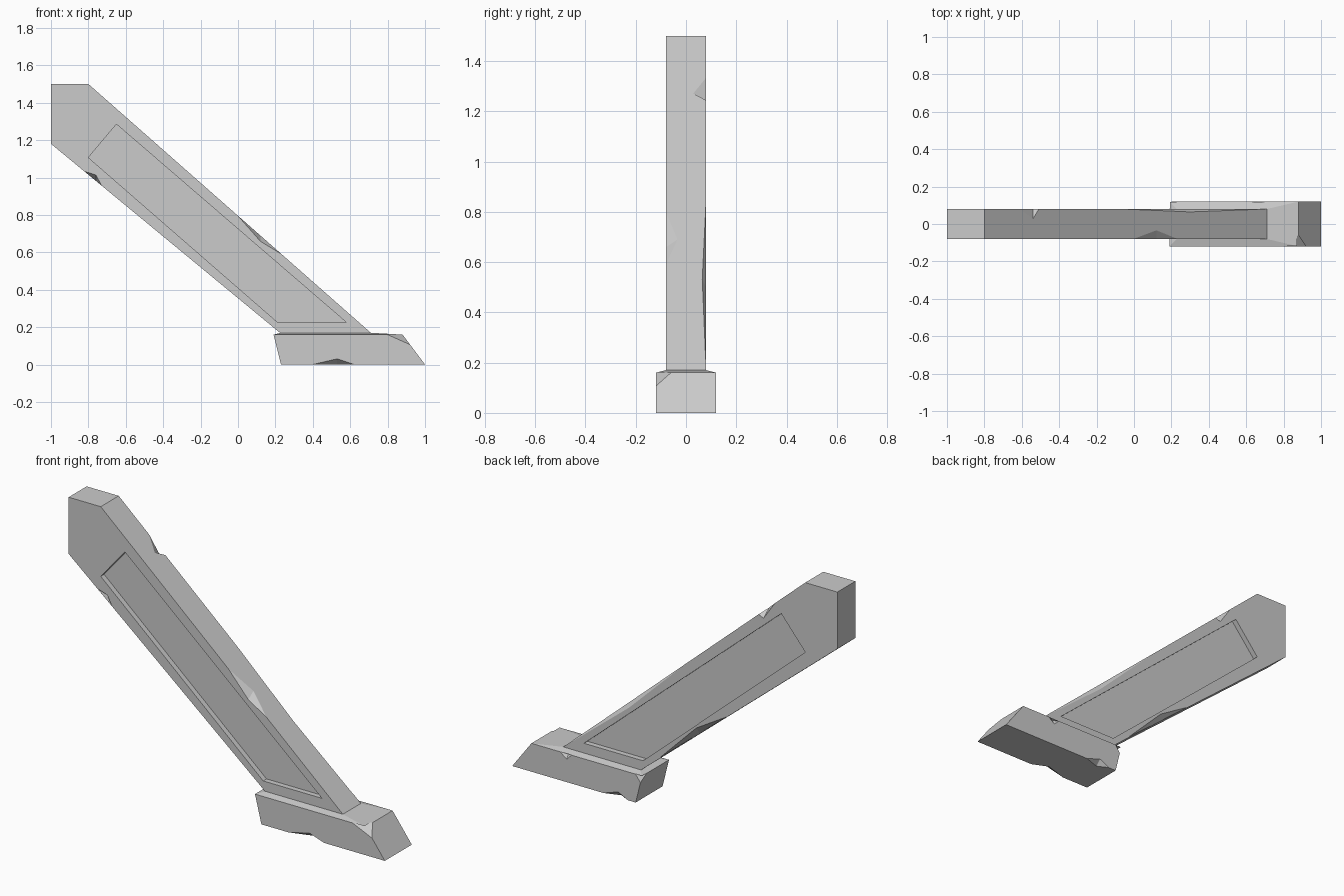
import bpy, bmesh
from mathutils import Vector

cube = bpy.data.objects.get("Cube")
if cube:
    bpy.data.objects.remove(cube)

stone = bpy.data.materials.new("grey stone")
stone.use_nodes = True
GREY = (0.6, 0.6, 0.6, 1)
stone.diffuse_color = GREY
stone.node_tree.nodes["Principled BSDF"].inputs["Base Color"].default_value = GREY


def add_hull(bm, points, scale=1.0):
    """Add the convex solid around the points, grown about their centre."""
    points = [Vector(p) for p in points]
    centre = sum(points, Vector()) / len(points)
    verts = [bm.verts.new(centre + (p - centre) * scale) for p in points]
    result = bmesh.ops.convex_hull(bm, input=verts)
    unused = [v for v in result["geom_interior"] if isinstance(v, bmesh.types.BMVert)]
    bmesh.ops.delete(bm, geom=unused, context="VERTS")


def make_object(name, bm):
    bmesh.ops.dissolve_limit(bm, angle_limit=0.002, verts=bm.verts, edges=bm.edges)
    bmesh.ops.recalc_face_normals(bm, faces=bm.faces)
    mesh = bpy.data.meshes.new(name)
    bm.to_mesh(mesh)
    bm.free()
    mesh.materials.append(stone)
    obj = bpy.data.objects.new(name, mesh)
    bpy.context.collection.objects.link(obj)
    return obj


def carve(obj, bm):
    """Subtract the solids in bm from the object."""
    cutter = make_object("cutter", bm)
    cutter.hide_render = True
    mod = obj.modifiers.new("carve", "BOOLEAN")
    mod.operation, mod.solver, mod.object = "DIFFERENCE", "EXACT", cutter
    bpy.context.view_layer.objects.active = obj
    bpy.ops.object.modifier_apply(modifier=mod.name)
    bpy.data.objects.remove(cutter)


def prism(outline, y):
    return [(x, side * y, z) for side in (-1, 1) for x, z in outline]


def chip(bm, edge, side, y, start, apex, end, inset, rise):
    """Break a long edge: edge(x) gives its height, rise goes along the side face."""
    add_hull(bm, [(start, side * y, edge(start)), (end, side * y, edge(end)),
                  (apex, side * y, edge(apex) + rise),
                  (apex, side * (y - inset), edge(apex))], 1.04)


def upper(x):
    return 1.5 - 0.881 * (x + 0.8)


def lower(x):
    return 1.18 - 0.821 * (x + 1)


# Slanted beam
BEAM_Y = 0.08
bm = bmesh.new()
add_hull(bm, prism([(-1, 1.5), (-0.8, 1.5), (0.71, 0.17), (0.71, 0.165),
                    (0.23, 0.165), (0.23, 0.17), (-1, 1.18)], BEAM_Y))
beam = make_object("slanted_beam", bm)

# Recessed panels with sloped walls on both sides
DEPTH = 0.03
PANEL = [(-0.65, 1.285), (0.58, 0.225), (0.213, 0.225), (-0.8, 1.107)]
cuts = bmesh.new()
for side in (-1, 1):
    flat = bmesh.new()
    face = flat.faces.new([flat.verts.new((x, 0, z)) for x, z in PANEL])
    outer = [v.co.copy() for v in face.verts]
    bmesh.ops.inset_region(flat, faces=[face], thickness=0.03, use_even_offset=True)
    inner = [v.co.copy() for v in face.verts]
    flat.free()
    depth = Vector((0, side * DEPTH, 0))
    rim = Vector((0, side * BEAM_Y, 0))
    floor = [p + rim - depth for p in inner]
    mouth = [o + rim + (o - i + depth) * 0.1 for o, i in zip(outer, inner)]
    add_hull(cuts, floor + mouth)
carve(beam, cuts)

# Chipped beam edges
cuts = bmesh.new()
chip(cuts, upper, -1, BEAM_Y, 0, 0.12, 0.23, 0.045, -0.03)
chip(cuts, upper, 1, BEAM_Y, -0.61, -0.54, -0.51, 0.05, -0.04)
chip(cuts, upper, 1, BEAM_Y, -0.05, 0.3, 0.7, 0.015, -0.03)
chip(cuts, lower, -1, BEAM_Y, -0.82, -0.76, -0.73, 0.04, 0.03)
chip(cuts, lower, 1, BEAM_Y, -0.3, -0.12, 0.1, 0.03, 0.04)
carve(beam, cuts)

# Foot block with a low sloped top
FOOT_Y = 0.12
bm = bmesh.new()
add_hull(bm, prism([(0.23, 0), (1, 0), (0.88, 0.16), (0.19, 0.16)], FOOT_Y)
         + prism([(0.23, 0.17), (0.71, 0.17)], BEAM_Y))
foot = make_object("foot_block", bm)

# Chipped foot edges and corners
cuts = bmesh.new()
chip(cuts, lambda x: 0, -1, FOOT_Y, 0.4, 0.53, 0.62, 0.04, 0.03)
chip(cuts, lambda x: 0, 1, FOOT_Y, 0.28, 0.34, 0.43, 0.03, 0.03)
chip(cuts, lambda x: 0.16, 1, FOOT_Y, 0.63, 0.66, 0.7, 0.02, -0.03)
add_hull(cuts, [(0.88, -0.12, 0.16), (0.8, -0.12, 0.16),
                (0.92, -0.12, 0.107), (0.88, -0.06, 0.16)], 1.04)
add_hull(cuts, [(0.19, 0.12, 0.16), (0.23, 0.12, 0.16),
                (0.2, 0.12, 0.12), (0.19, 0.08, 0.16)], 1.04)
carve(foot, cuts)
